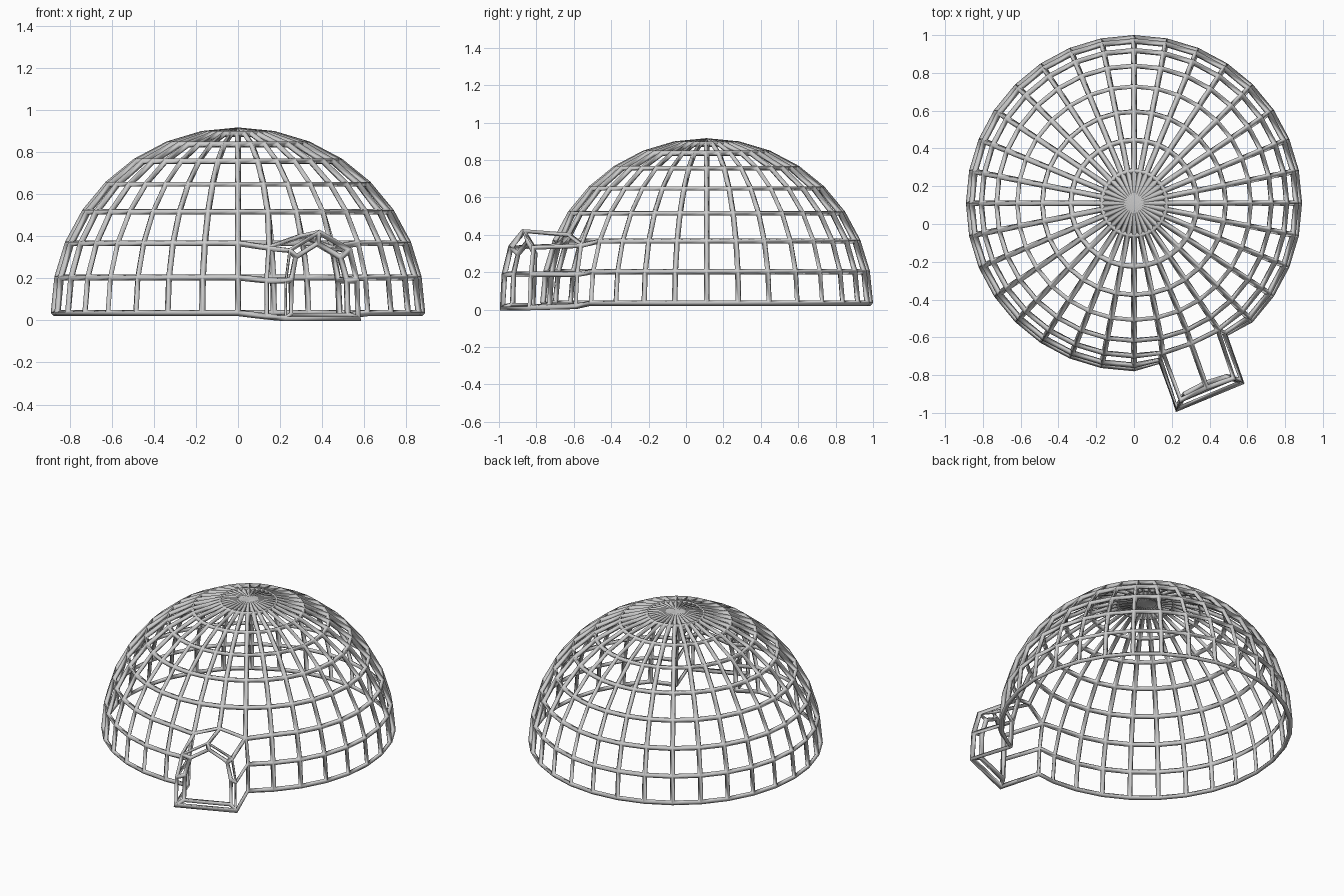
import bpy, bmesh
from math import sin, cos, pi
from mathutils import Vector

cube = bpy.data.objects.get("Cube")
if cube:
    bpy.data.objects.remove(cube, do_unlink=True)

SEGMENTS, RINGS = 32, 8
RADIUS, HEIGHT, BASE = 0.875, 0.867, 0.035
CENTRE = Vector((0, 0.11, 0))

grey = bpy.data.materials.new("light grey")
grey.use_nodes = True
grey.diffuse_color = (0.6, 0.6, 0.6, 1)
grey.node_tree.nodes["Principled BSDF"].inputs["Base Color"].default_value = (0.6, 0.6, 0.6, 1)

# Porch frame: across the doorway and outward from the dome
porch_root = Vector((0.311, -0.658, 0))
across = Vector((0.924, 0.383, 0))
outward = Vector((0.333, -0.943, 0))


def arch(half, reach):
    """Left half profile (offset, height, setback), mirrored past the ridge."""
    sides = [(-s, z, b) for s, z, b in half] + [(s, z, b) for s, z, b in half[-2::-1]]
    return [porch_root + across * s + outward * (reach - b) + Vector((0, 0, z))
            for s, z, b in sides]


bm = bmesh.new()

# Dome lattice
grid = []
for r in range(RINGS):
    a = r * pi / 2 / RINGS
    ring = []
    for k in range(SEGMENTS):
        t = 2 * pi * k / SEGMENTS
        ring.append(bm.verts.new(CENTRE + Vector((
            RADIUS * cos(a) * sin(t), -RADIUS * cos(a) * cos(t), BASE + HEIGHT * sin(a)))))
    grid.append(ring)
pole = bm.verts.new(CENTRE + Vector((0, 0, BASE + HEIGHT)))
for k in range(SEGMENTS):
    n = (k + 1) % SEGMENTS
    for r in range(RINGS - 1):
        if r < 2 and k in (1, 2):
            continue  # doorway
        bm.faces.new((grid[r][k], grid[r][n], grid[r + 1][n], grid[r + 1][k]))
    bm.faces.new((grid[-1][k], grid[-1][n], pole))

# Dome edge of the doorway
inner = [grid[0][1], grid[1][1], grid[2][1], grid[2][2], grid[2][3], grid[1][3], grid[0][3]]
for v, p in zip(inner, arch([(0.185, 0.018, 0), (0.182, 0.19, 0.01),
                             (0.16, 0.345, 0.04), (0, 0.4, 0.03)], 0)):
    v.co = p


def bridge(a, b):
    for i in range(len(a) - 1):
        bm.faces.new((a[i], b[i], b[i + 1], a[i + 1]))


# Porch tunnel and the doubled frame around its mouth
mouth = [bm.verts.new(p) for p in arch([(0.187, 0.01, 0), (0.184, 0.19, 0.01),
                                       (0.155, 0.335, 0.035), (0, 0.42, 0.045)], 0.267)]
lining = [bm.verts.new(p) for p in arch([(0.145, 0.025, 0.04), (0.143, 0.19, 0.045),
                                        (0.115, 0.3, 0.06), (0, 0.365, 0.07)], 0.267)]
bridge(inner, mouth)
bridge(mouth, lining)
bm.faces.new((mouth[-1], lining[-1], lining[0], mouth[0]))
bmesh.ops.recalc_face_normals(bm, faces=bm.faces[:])
for face in bm.faces:
    face.smooth = True

mesh = bpy.data.meshes.new("dome_frame")
bm.to_mesh(mesh)
bm.free()
mesh.materials.append(grey)
dome = bpy.data.objects.new("dome_frame", mesh)
bpy.context.collection.objects.link(dome)

# Turn every edge into a bar
bars = dome.modifiers.new("bars", 'WIREFRAME')
bars.thickness = 0.03
bars.offset = 0
bars.use_even_offset = True
bars.use_boundary = True
bars.use_replace = True
